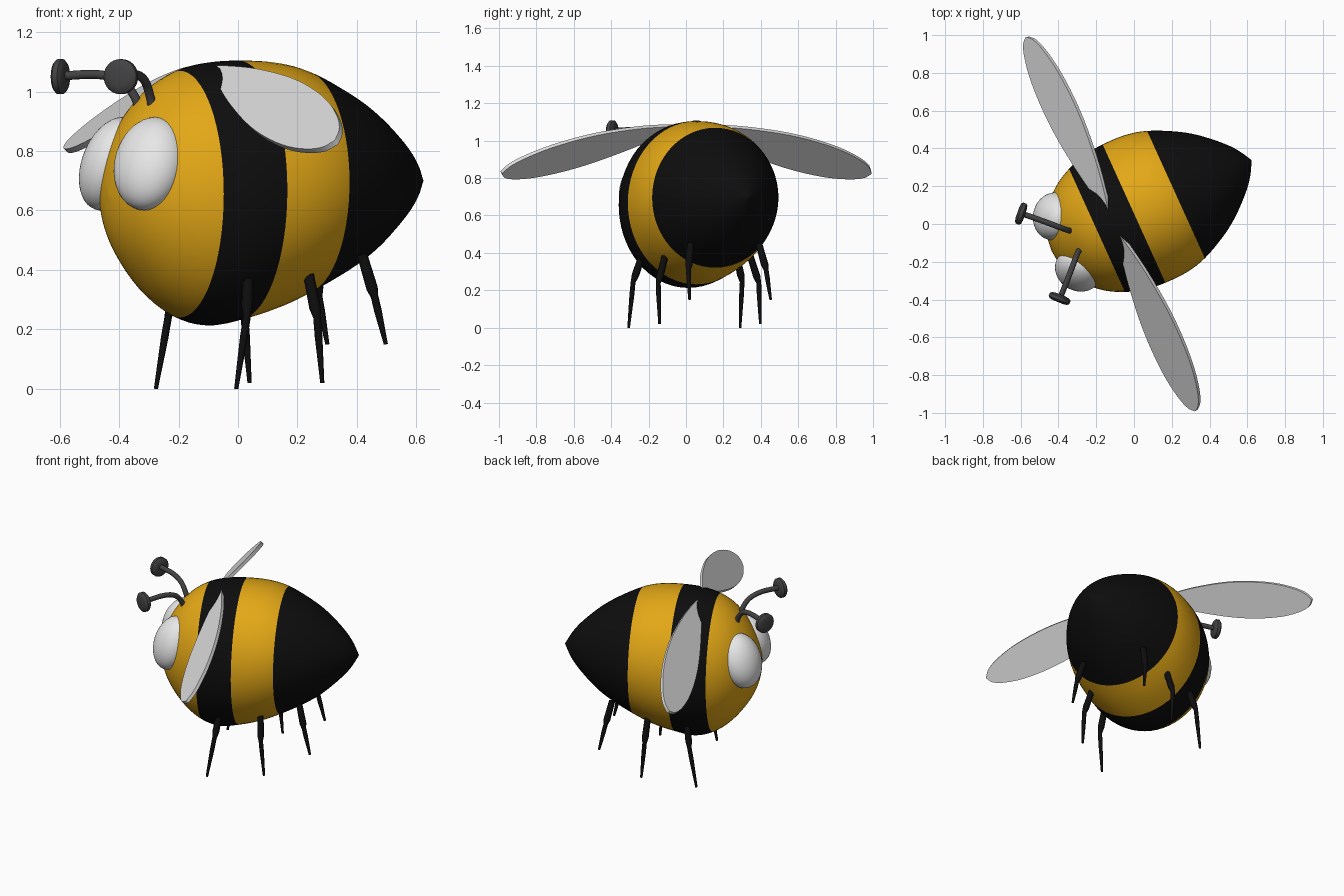
import bpy, bmesh, math
from mathutils import Vector, Matrix

if "Cube" in bpy.data.objects:
    bpy.data.objects.remove(bpy.data.objects["Cube"])

# The insect is built along local +x (head to tail), mirrored in local y, then turned
PLACE = Matrix.Translation((-0.02, 0.046, 0)) @ Matrix.Rotation(math.radians(24.4), 4, 'Z')


def material(name, rgb):
    m = bpy.data.materials.new(name)
    m.diffuse_color = (*rgb, 1)
    m.use_nodes = True
    m.node_tree.nodes["Principled BSDF"].inputs["Base Color"].default_value = m.diffuse_color
    return m


YELLOW = material("honey_yellow", (0.77, 0.39, 0.008))
BLACK = material("black", (0.004, 0.004, 0.004))
GREY = material("dark_grey", (0.055, 0.055, 0.055))
WHITE = material("eye_white", (0.8, 0.8, 0.8))
WING = material("wing_white", (0.72, 0.72, 0.72))


def finish(name, bm, mats, rule=None):
    """Turn a bmesh into a placed, smooth-by-angle object."""
    bmesh.ops.remove_doubles(bm, verts=bm.verts, dist=1e-5)
    bmesh.ops.recalc_face_normals(bm, faces=bm.faces)
    if rule:
        for f in bm.faces:
            f.material_index = rule(f.calc_center_median())
    bm.transform(PLACE)
    me = bpy.data.meshes.new(name)
    bm.to_mesh(me)
    bm.free()
    for m in mats:
        me.materials.append(m)
    ob = bpy.data.objects.new(name, me)
    bpy.context.collection.objects.link(ob)
    bpy.ops.object.select_all(action='DESELECT')
    ob.select_set(True)
    bpy.context.view_layer.objects.active = ob
    bpy.ops.object.shade_smooth_by_angle(angle=math.radians(40))
    return ob


def loft(rings, bm=None):
    """Skin closed rings of points and cap both ends."""
    bm = bm or bmesh.new()
    rows = [[bm.verts.new(p) for p in r] for r in rings]
    n = len(rows[0])
    for a, b in zip(rows, rows[1:]):
        for i in range(n):
            j = (i + 1) % n
            bm.faces.new((a[i], a[j], b[j], b[i]))
    bm.faces.new(rows[0][::-1])
    bm.faces.new(rows[-1])
    return bm


def tube(points, radii, sides=16, bm=None):
    pts = [Vector(p) for p in points]
    rings = []
    for i, (p, r) in enumerate(zip(pts, radii)):
        d = pts[min(i + 1, len(pts) - 1)] - pts[max(i - 1, 0)]
        q = d.to_track_quat('Z', 'Y')
        rings.append([p + q @ Vector((r * math.cos(t), r * math.sin(t), 0))
                      for t in (2 * math.pi * k / sides for k in range(sides))])
    return loft(rings, bm)


def spline(pts, steps):
    """Catmull-Rom curve through the points."""
    v = [Vector(p) for p in pts]
    v = [2 * v[0] - v[1]] + v + [2 * v[-1] - v[-2]]
    out = []
    for a, b, c, d in zip(v, v[1:], v[2:], v[3:]):
        for k in range(steps):
            t = k / steps
            out.append(0.5 * (2 * b + (c - a) * t + (2 * a - 5 * b + 4 * c - d) * t * t
                              + (3 * b - a - 3 * c + d) * t ** 3))
    return out + [v[-2]]


# Striped body: station, half width, half height, centre height
STRIPES = (-0.193, 0.022, 0.266)
profile = [(-0.457, 0.002, 0.002, 0.655), (-0.447, 0.08, 0.085, 0.657),
           (-0.42, 0.155, 0.17, 0.66), (-0.37, 0.23, 0.257, 0.662),
           (-0.29, 0.305, 0.35, 0.66), (STRIPES[0], 0.358, 0.415, 0.655),
           (-0.09, 0.39, 0.442, 0.655), (STRIPES[1], 0.402, 0.436, 0.668),
           (0.15, 0.398, 0.414, 0.684), (STRIPES[2], 0.37, 0.374, 0.695),
           (0.4, 0.306, 0.306, 0.697), (0.5, 0.24, 0.24, 0.698),
           (0.6, 0.15, 0.15, 0.70), (0.66, 0.08, 0.08, 0.70), (0.705, 0.003, 0.003, 0.70)]
SIDES = 64
rings = []
for s, w, h, z in (p for p in spline([Vector(q) for q in profile], 4)):
    rings.append([(s, w * math.cos(t), z + h * math.sin(t))
                  for t in (2 * math.pi * k / SIDES for k in range(SIDES))])
finish("body", loft(rings), [YELLOW, BLACK],
       lambda c: sum(c.x > s for s in STRIPES) % 2)

# Wing outline: position along the wing and half width
wing_half = spline([(0, 0.008, 0), (0.1, 0.04, 0), (0.25, 0.078, 0), (0.45, 0.11, 0),
                    (0.62, 0.118, 0), (0.78, 0.106, 0), (0.9, 0.077, 0),
                    (0.97, 0.043, 0), (1.0, 0.004, 0)], 4)
# Legs: hip, knee and foot on one side
LEGS = {"front": [(-0.06, 0.265, 0.43), (-0.09, 0.32, 0.245), (-0.133, 0.327, 0.0)],
        "middle": [(0.168, 0.245, 0.40), (0.18, 0.295, 0.24), (0.199, 0.296, 0.02)],
        "rear": [(0.39, 0.20, 0.45), (0.423, 0.228, 0.31), (0.46, 0.238, 0.15)]}

for side, label in ((1, "left"), (-1, "right")):
    # Eye: flattened ball leaning back on the head
    n = Vector((-0.75, 0.55 * side, 0.36)).normalized()
    u = (Vector((0, 0, 1)) - n * n.z).normalized()
    w = u.cross(n)
    rot = Matrix((w, u, n)).transposed().to_4x4()
    bm = bmesh.new()
    bmesh.ops.create_uvsphere(bm, u_segments=40, v_segments=24, radius=1,
                              matrix=Matrix.Translation((-0.37, 0.006 + 0.156 * side, 0.757))
                              @ rot @ Matrix.Diagonal((0.127, 0.164, 0.1, 1)))
    finish(label + "_eye", bm, [WHITE])

    # Antenna: curved stalk with a round disc on the end
    path = spline([(-0.315, 0.055 * side, 0.92), (-0.33, 0.062 * side, 0.98),
                   (-0.365, 0.095 * side, 1.035), (-0.425, 0.155 * side, 1.057),
                   (-0.515, 0.242 * side, 1.053)], 6)
    bm = tube(path, [0.015] * len(path))
    axis = Vector((-0.72, 0.69 * side, 0))
    start = Vector((-0.507, 0.232 * side, 1.05))
    steps = [(0, 0.03), (0.004, 0.05), (0.012, 0.059), (0.03, 0.059), (0.038, 0.05), (0.042, 0.03)]
    tube([start + axis * a for a, _ in steps], [r for _, r in steps], 32, bm)
    finish(label + "_antenna", bm, [GREY])

    # Wing: thin paddle with its rear edge raised
    root = Vector((-0.095, 0.065 * side, 1.075))
    along = Vector((-0.012, 1.02 * side, -0.245))
    across = Vector((0.7, 0, 0.7)).normalized()
    thick = along.cross(across).normalized() * 0.01
    outline = [root + along * p.x + across * p.y for p in wing_half]
    outline += [root + along * p.x - across * p.y for p in reversed(wing_half)]
    finish(label + "_wing", loft([[p + thick for p in outline], [p - thick for p in outline]]), [WING])

    # Legs: thick thigh and thin tapering shin
    for pair, pts in LEGS.items():
        hip, knee, foot = [Vector((x, y * side, z)) for x, y, z in pts]
        bm = tube([hip, hip.lerp(knee, 0.8), knee], [0.018, 0.02, 0.013], 12)
        tube([knee + (knee - foot) * 0.05, knee.lerp(foot, 0.3), foot], [0.013, 0.013, 0.007], 12, bm)
        finish(f"{label}_{pair}_leg", bm, [BLACK])
